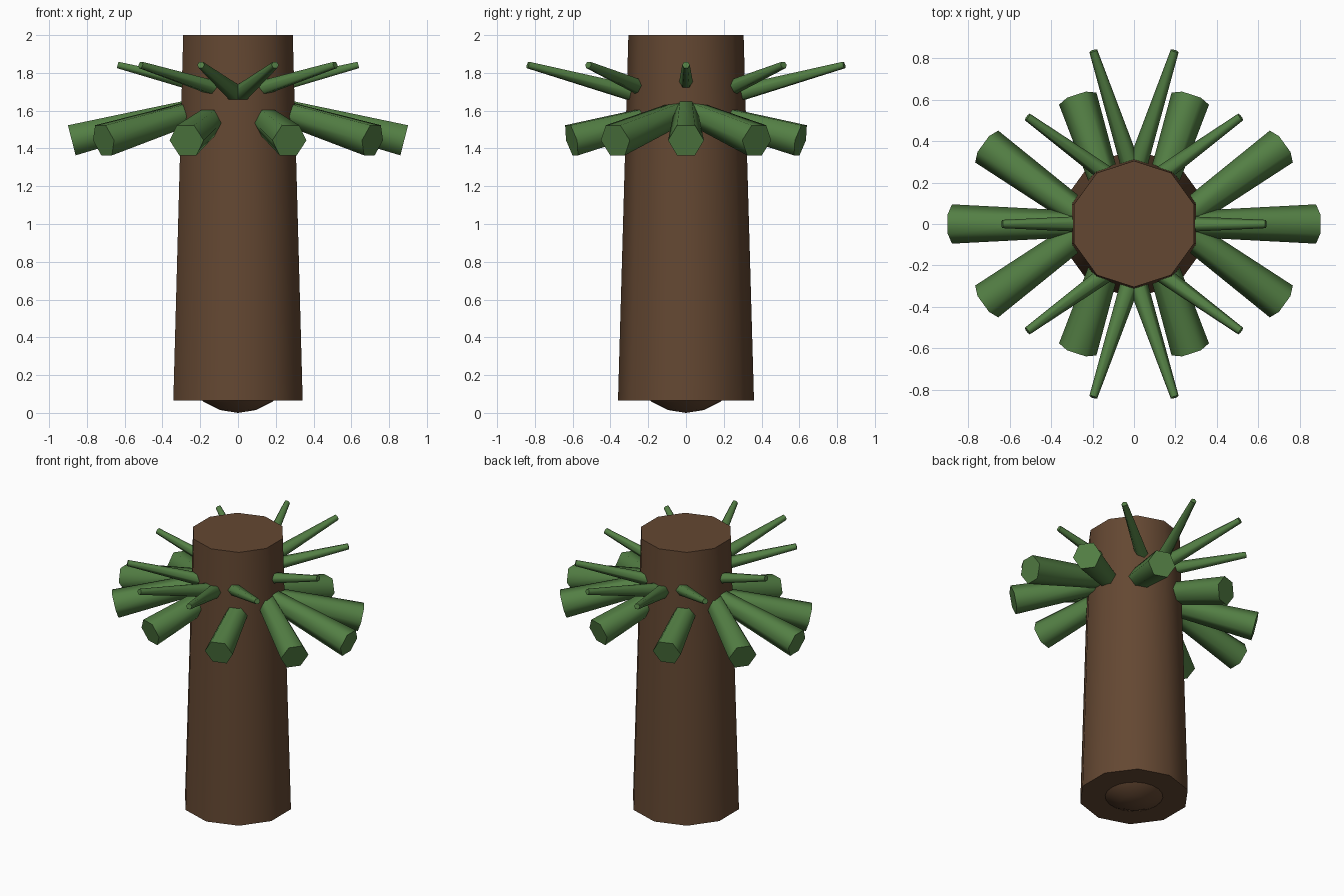
import bpy
from math import sin, cos, pi, radians

if "Cube" in bpy.data.objects:
    bpy.data.objects.remove(bpy.data.objects["Cube"])


def material(name, rgb):
    m = bpy.data.materials.new(name)
    m.diffuse_color = (*rgb, 1)
    m.use_nodes = True
    m.node_tree.nodes["Principled BSDF"].inputs["Base Color"].default_value = m.diffuse_color
    return m


brown = material("bark", (0.127, 0.064, 0.032))
green = material("leaf", (0.087, 0.212, 0.058))


def finish(name, mat):
    ob = bpy.context.object
    ob.name = name
    ob.data.materials.append(mat)
    bpy.ops.object.shade_smooth_by_angle(angle=radians(65))
    return ob


# Trunk: ten-sided tapered column
Z0, Z1 = 0.065, 2.0
bpy.ops.mesh.primitive_cone_add(vertices=10, radius1=0.36, radius2=0.305,
                                depth=Z1 - Z0, location=(0, 0, (Z0 + Z1) / 2))
finish("trunk", brown)

# Rounded root core poking out under the trunk
bpy.ops.mesh.primitive_uv_sphere_add(segments=20, ring_count=10, radius=0.31,
                                     location=(0, 0, 0.31))
finish("root_core", brown)


def branch_ring(name, a, b, z_tip, slope, r_in, r_out, run=0.637):
    """Ten six-sided branches whose tips lie on an ellipse a x b."""
    length = run / cos(slope)
    for i in range(10):
        t = i * pi / 5
        mid = (a * cos(t) - run / 2 * cos(t),
               b * sin(t) - run / 2 * sin(t),
               z_tip - length / 2 * sin(slope))
        bpy.ops.mesh.primitive_cone_add(vertices=6, radius1=r_in, radius2=r_out,
                                        depth=length, location=mid,
                                        rotation=(0, pi / 2 - slope, t))
        finish(f"{name}_{i + 1}", green)


# Thick drooping lower branches and thin rising upper ones
branch_ring("lower_branch", 0.88, 0.637, 1.443, -0.25, 0.062, 0.095)
branch_ring("upper_branch", 0.637, 0.88 - 0.04 + 0.04, 1.842, 0.25, 0.05, 0.02)
